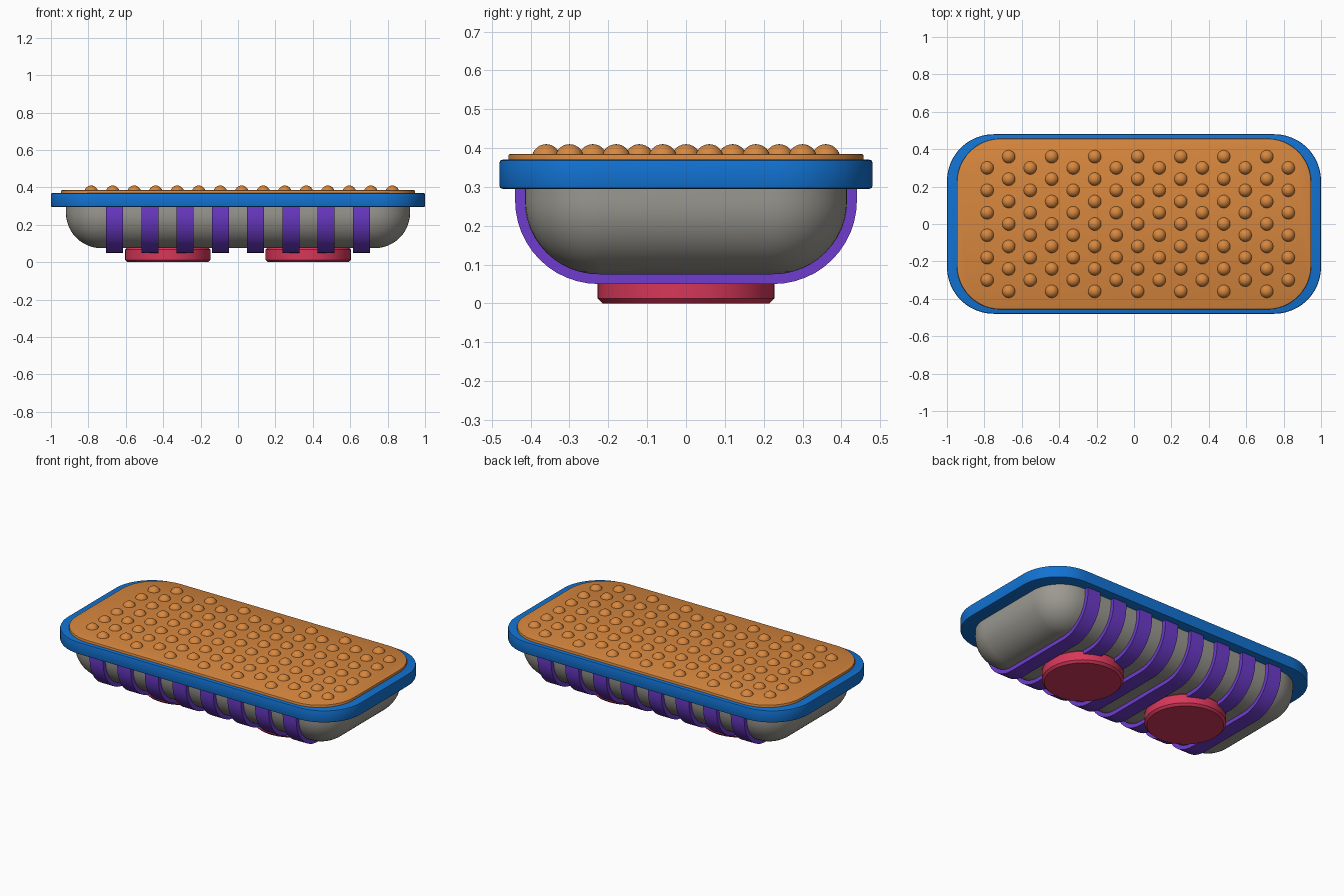
import bpy, bmesh, math
from mathutils import Matrix

if "Cube" in bpy.data.objects:
    bpy.data.objects.remove(bpy.data.objects["Cube"])


def material(name, rgb):
    m = bpy.data.materials.new(name)
    m.diffuse_color = (*rgb, 1)
    m.use_nodes = True
    m.node_tree.nodes["Principled BSDF"].inputs["Base Color"].default_value = m.diffuse_color
    return m


BLUE = material("blue", (0.006, 0.17, 0.645))
ORANGE = material("orange", (0.68, 0.242, 0.048))
GREY = material("warm grey", (0.33, 0.32, 0.285))
PURPLE = material("purple", (0.156, 0.045, 0.61))
RED = material("red", (0.68, 0.038, 0.102))


def finish(bm, name, mat, angle=35):
    bmesh.ops.recalc_face_normals(bm, faces=bm.faces)
    me = bpy.data.meshes.new(name)
    bm.to_mesh(me)
    bm.free()
    me.materials.append(mat)
    ob = bpy.data.objects.new(name, me)
    bpy.context.collection.objects.link(ob)
    bpy.ops.object.select_all(action='DESELECT')
    ob.select_set(True)
    bpy.context.view_layer.objects.active = ob
    bpy.ops.object.shade_smooth_by_angle(angle=math.radians(angle))
    return ob


def rounded_rect(hx, hy, r, n=12):
    pts = []
    for k, (sx, sy) in enumerate([(1, 1), (-1, 1), (-1, -1), (1, -1)]):
        for i in range(n + 1):
            a = math.pi / 2 * (k + i / n)
            pts.append((sx * (hx - r) + r * math.cos(a), sy * (hy - r) + r * math.sin(a)))
    return pts


def loft(name, hx, hy, r, layers, mat):
    """Stack rounded rectangles; layers are (inset, z)."""
    bm = bmesh.new()
    rings = [[bm.verts.new((x, y, z)) for x, y in rounded_rect(hx - d, hy - d, r - d)]
             for d, z in layers]
    n = len(rings[0])
    for a, b in zip(rings, rings[1:]):
        for i in range(n):
            j = (i + 1) % n
            bm.faces.new((a[i], a[j], b[j], b[i]))
    bm.faces.new(rings[0])
    bm.faces.new(rings[-1])
    return finish(bm, name, mat)


# Body with a fully rounded bottom edge
F = 0.19
body_layers = [(F * (1 - math.sin(a)), 0.075 + F * (1 - math.cos(a)))
               for a in (math.pi / 2 * i / 12 for i in range(13))]
loft("body", 0.92, 0.415, 0.20, body_layers + [(0, 0.32)], GREY)

# Rim and top pad, each with softened edges
loft("rim", 1.0, 0.48, 0.25,
     [(0.008, 0.295), (0.002, 0.297), (0, 0.303), (0, 0.362), (0.002, 0.368), (0.008, 0.37)], BLUE)
loft("top_pad", 0.947, 0.457, 0.235,
     [(0, 0.36), (0, 0.38), (0.0015, 0.3835), (0.005, 0.385)], ORANGE)

# Staggered bumps on the pad
bm = bmesh.new()
for c in range(15):
    rows = 6 if c % 2 == 0 else 7
    for k in range(rows):
        pos = (-0.785 + 0.115 * c, 0.12 * (k - (rows - 1) / 2), 0.373)
        bmesh.ops.create_uvsphere(bm, u_segments=24, v_segments=14, radius=0.037,
                                  matrix=Matrix.Translation(pos))
finish(bm, "pad_bumps", ORANGE)


# U-shaped straps wrapped around the body
def u_path(hy, bottom, r, n=12):
    right = [(hy, 0.31)]
    for i in range(n + 1):
        a = math.pi / 2 * i / n
        right.append((hy - r + r * math.cos(a), bottom + r - r * math.sin(a)))
    return right + [(-y, z) for y, z in reversed(right)]


outer, inner = u_path(0.44, 0.05, 0.215), u_path(0.41, 0.08, 0.185)
for s in range(8):
    cx = 0.1885 * (s - 3.5)
    bm = bmesh.new()
    lines = [[bm.verts.new((cx + dx, y, z)) for y, z in p]
             for p, dx in ((outer, -0.046), (outer, 0.046), (inner, 0.046), (inner, -0.046))]
    for k in range(4):
        a, b = lines[k], lines[(k + 1) % 4]
        for i in range(len(a) - 1):
            bm.faces.new((a[i], a[i + 1], b[i + 1], b[i]))
    for e in (0, -1):
        bm.faces.new([ln[e] for ln in lines])
    finish(bm, f"strap_{s + 1}", PURPLE)

# Round feet with chamfered lower edge
for side, x in (("left", -0.375), ("right", 0.375)):
    bm = bmesh.new()
    rings = [[bm.verts.new((x + r * math.cos(2 * math.pi * i / 64),
                            r * math.sin(2 * math.pi * i / 64), z)) for i in range(64)]
             for r, z in ((0.215, 0), (0.228, 0.013), (0.228, 0.067), (0.215, 0.08))]
    for a, b in zip(rings, rings[1:]):
        for i in range(64):
            j = (i + 1) % 64
            bm.faces.new((a[i], a[j], b[j], b[i]))
    bm.faces.new(rings[0])
    bm.faces.new(rings[-1])
    finish(bm, f"{side}_foot", RED)
